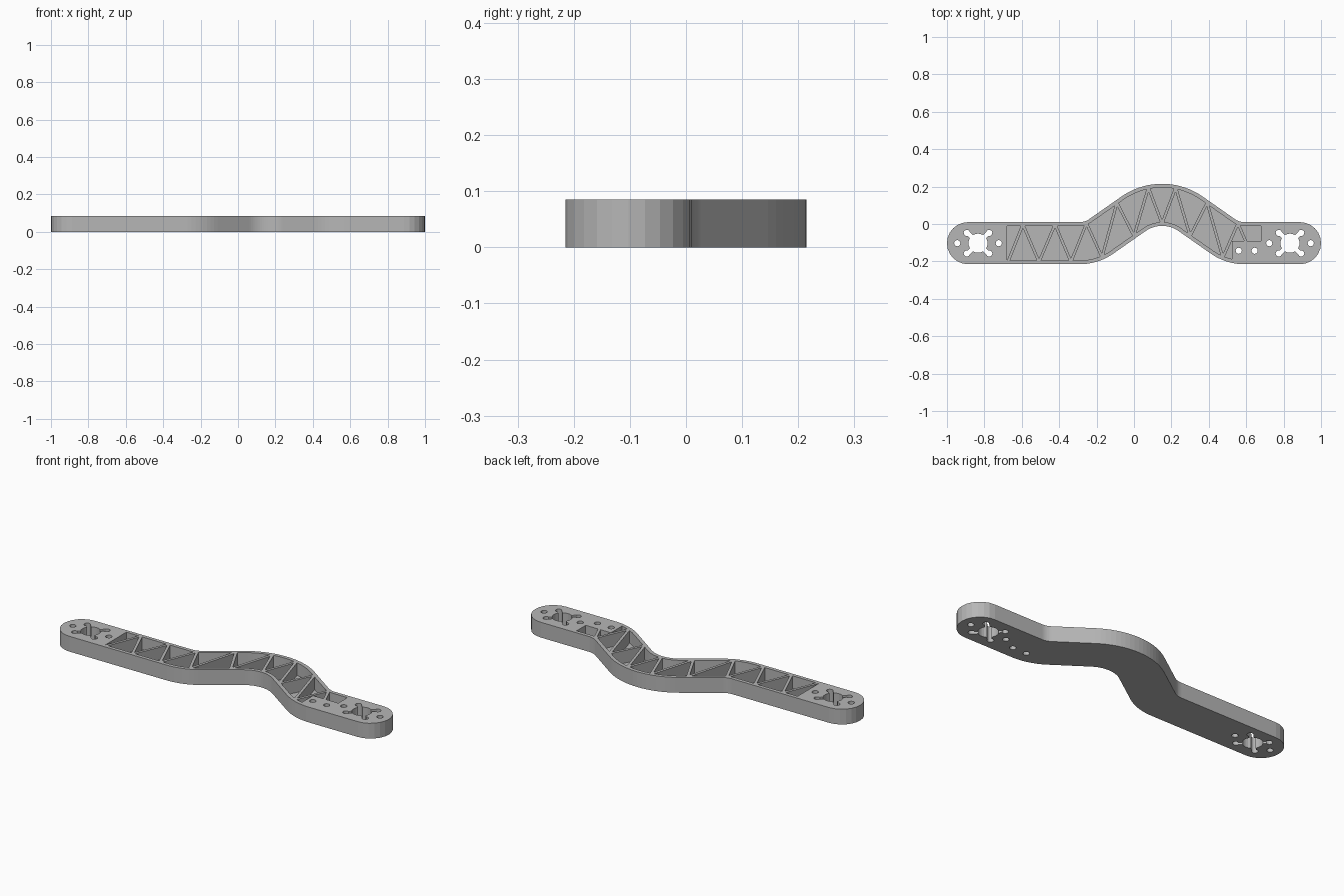
import bpy, bmesh, math
from mathutils import Vector

cube = bpy.data.objects.get("Cube")
if cube:
    bpy.data.objects.remove(cube, do_unlink=True)

HEIGHT, FLOOR = 0.085, 0.015
HALF = 0.1125            # half width of the arm
LOW, HIGH = -0.1025, 0.1025   # centreline heights of straight and hump
START, PEAK = -0.29, 0.15     # where the bend starts and where it peaks
R1, R2, BEND = 0.2, 0.267, math.radians(35)
END_X = 1 - HALF

grey = bpy.data.materials.new("light_grey")
grey.use_nodes = True
grey.diffuse_color = (0.47, 0.47, 0.47, 1)
bsdf = next(n for n in grey.node_tree.nodes if n.type == 'BSDF_PRINCIPLED')
bsdf.inputs["Base Color"].default_value = grey.diffuse_color


def prism(name, points, z0, z1):
    """Extrude a flat outline from z0 to z1."""
    bm = bmesh.new()
    face = bm.faces.new([bm.verts.new((p[0], p[1], z0)) for p in points])
    top = bmesh.ops.extrude_face_region(bm, geom=[face])["geom"]
    verts = [g for g in top if isinstance(g, bmesh.types.BMVert)]
    bmesh.ops.translate(bm, verts=verts, vec=(0, 0, z1 - z0))
    bmesh.ops.recalc_face_normals(bm, faces=bm.faces)
    mesh = bpy.data.meshes.new(name)
    bm.to_mesh(mesh)
    bm.free()
    mesh.materials.append(grey)
    obj = bpy.data.objects.new(name, mesh)
    bpy.context.collection.objects.link(obj)
    return obj


def cut(target, cutter):
    """Subtract the cutter and discard it."""
    mod = target.modifiers.new("cut", 'BOOLEAN')
    mod.operation, mod.solver, mod.object = 'DIFFERENCE', 'EXACT', cutter
    bpy.context.view_layer.objects.active = target
    bpy.ops.object.modifier_apply(modifier=mod.name)
    bpy.data.objects.remove(cutter, do_unlink=True)


def arc(cx, cy, r, a0, a1, n):
    return [(cx + r * math.cos(a0 + (a1 - a0) * i / n),
             cy + r * math.sin(a0 + (a1 - a0) * i / n)) for i in range(n + 1)]


def bend(d, n=9):
    """The S bend up and its mirror down, offset from the centreline by d."""
    down = -math.pi / 2
    rise = arc(START, LOW + R1, R1 - d, down, down + BEND, n)
    rise += arc(PEAK, HIGH - R2, R2 + d, math.pi / 2 + BEND, math.pi / 2, n)
    return rise + [(2 * PEAK - x, y) for x, y in reversed(rise[:-1])]


def edge(d, x0, x1):
    return [(x0, LOW + d)] + bend(d) + [(x1, LOW + d)]


def height_at(line, x):
    for (xa, ya), (xb, yb) in zip(line, line[1:]):
        if xa <= x <= xb:
            return ya + (yb - ya) * (x - xa) / (xb - xa)


def ribbon(nodes, half):
    """Outline of a zigzag strip with mitred corners."""
    pts = [Vector(p) for p in nodes]
    left, right = [], []
    for i, p in enumerate(pts):
        dirs = [(b - a).normalized() for a, b in zip(pts[max(i - 1, 0):i + 2],
                                                     pts[max(i - 1, 0) + 1:i + 2])]
        normals = [Vector((-d.y, d.x)) for d in dirs]
        m = sum(normals, Vector((0, 0))).normalized()
        m *= half / m.dot(normals[0])
        left.append(p + m)
        right.append(p - m)
    return left + right[::-1]


def box_outline(x0, x1, y0, y1):
    return [(x0, y0), (x1, y0), (x1, y1), (x0, y1)]


# Solid arm with rounded ends
outline = bend(HALF)
outline += arc(END_X, LOW, HALF, math.pi / 2, -math.pi / 2, 12)
outline += bend(-HALF)[::-1]
outline += arc(-END_X, LOW, HALF, -math.pi / 2, -1.5 * math.pi, 12)
arm = prism("arm", outline, 0, HEIGHT)

# Pockets: the inner band, less the zigzag ribs and the mounting pad
inner = HALF - 0.02
upper, lower = edge(inner, -0.68, 0.68), edge(-inner, -0.68, 0.68)
pockets = prism("pockets", upper + lower[::-1], FLOOR, HEIGHT + 0.05)
rib_x = [-0.674, -0.594, -0.508, -0.422, -0.337, -0.254, -0.171, -0.091, 0,
         0.077, 0.15, 0.223, 0.3, 0.391, 0.475, 0.556, 0.645]
rib_nodes = [(x, height_at(upper, x) + 0.008) if i % 2 else
             (x, height_at(lower, x) - 0.008) for i, x in enumerate(rib_x)]
cut(pockets, prism("ribs", ribbon(rib_nodes, 0.0075), FLOOR - 0.01, HEIGHT + 0.1))
cut(pockets, prism("pad", box_outline(0.525, 0.75, -0.3, -0.09), FLOOR - 0.01, HEIGHT + 0.1))
cut(arm, pockets)


def drill(x, y, r, n=16):
    cut(arm, prism("hole", arc(x, y, r, 0, math.tau, n)[:-1], -0.05, HEIGHT + 0.05))


# Motor mounts: centre hole, diagonal slots with round ends, side holes
for cx in (-0.834, 0.834):
    drill(cx, LOW, 0.051, 24)
    for sx in (-1, 1):
        strip = ribbon([(cx - sx * 0.058, LOW - 0.058), (cx + sx * 0.058, LOW + 0.058)], 0.011)
        cut(arm, prism("slot", strip, -0.05, HEIGHT + 0.05))
        for sy in (-1, 1):
            drill(cx + sx * 0.06, LOW + sy * 0.055, 0.0165)
        drill(cx + sx * 0.111, LOW, 0.0165)

# Pad holes
for x in (0.56, 0.645):
    drill(x, -0.143, 0.0165)
